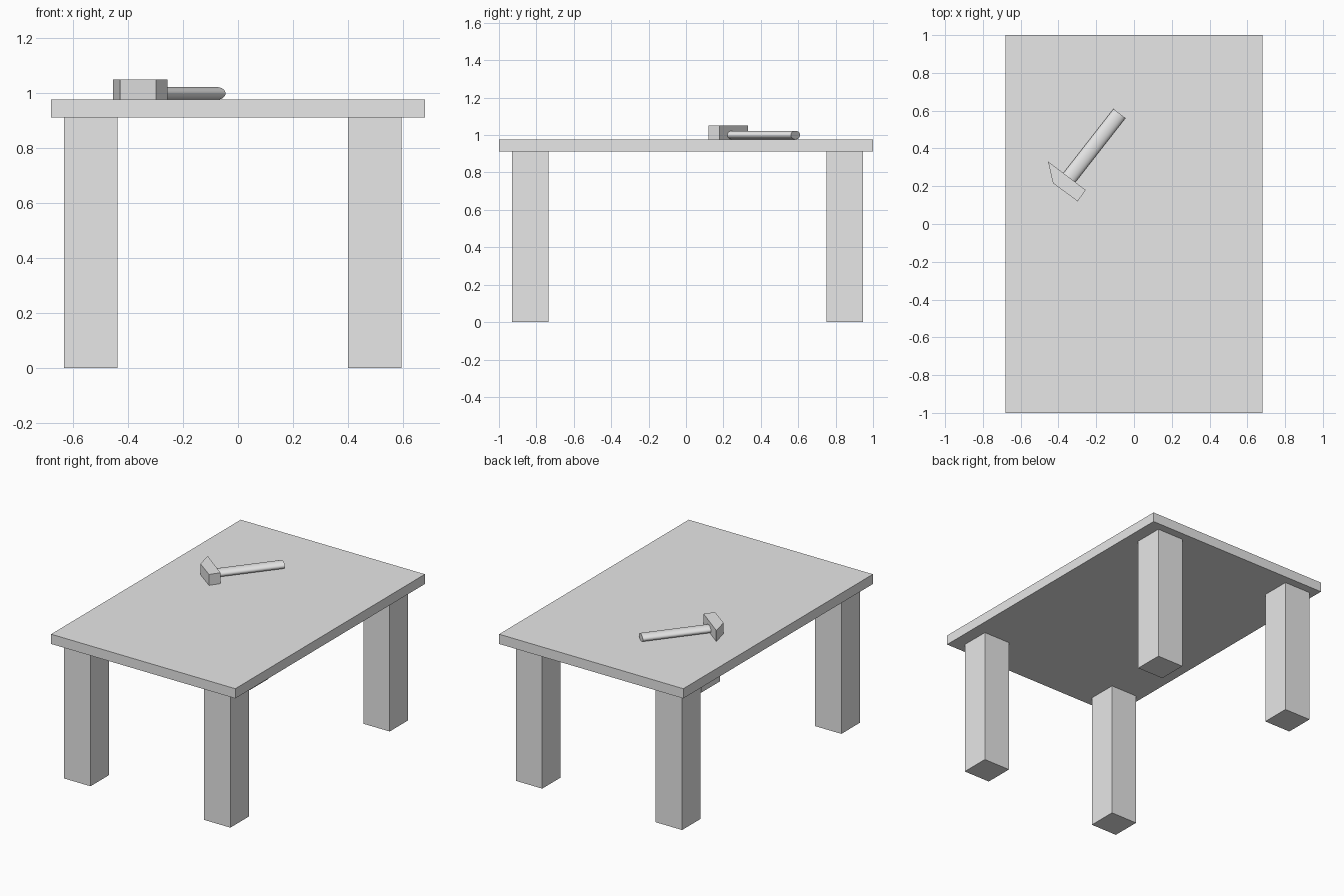
import bpy
import bmesh
import math
from mathutils import Vector

cube = bpy.data.objects.get("Cube")
if cube:
    bpy.data.objects.remove(cube, do_unlink=True)

grey = bpy.data.materials.new("plain grey")
grey.use_nodes = True
grey.diffuse_color = (0.8, 0.8, 0.8, 1)
grey.node_tree.nodes["Principled BSDF"].inputs["Base Color"].default_value = (0.8, 0.8, 0.8, 1)


def add_box(name, low, high):
    low, high = Vector(low), Vector(high)
    bpy.ops.mesh.primitive_cube_add(size=1, location=(low + high) / 2)
    box = bpy.context.object
    box.name = name
    box.scale = high - low
    bpy.ops.object.transform_apply(location=False, rotation=False, scale=True)
    box.data.materials.append(grey)
    return box


def add_prism(name, outline, bottom, top):
    bm = bmesh.new()
    face = bm.faces.new([bm.verts.new((x, y, bottom)) for x, y in outline])
    result = bmesh.ops.extrude_face_region(bm, geom=[face])
    moved = [v for v in result["geom"] if isinstance(v, bmesh.types.BMVert)]
    bmesh.ops.translate(bm, verts=moved, vec=(0, 0, top - bottom))
    bmesh.ops.recalc_face_normals(bm, faces=bm.faces)
    mesh = bpy.data.meshes.new(name)
    bm.to_mesh(mesh)
    bm.free()
    prism = bpy.data.objects.new(name, mesh)
    bpy.context.collection.objects.link(prism)
    mesh.materials.append(grey)
    return prism


# Table top and four square legs
TOP_BOTTOM, TOP_SURFACE, LEG = 0.912, 0.977, 0.195
add_box("table_top", (-0.68, -1, TOP_BOTTOM), (0.68, 1, TOP_SURFACE))
for side, x in (("right", -0.633), ("left", 0.4)):
    for end, y in (("front", -0.93), ("back", 0.75)):
        add_box(f"{end}_{side}_leg", (x, y, 0), (x + LEG, y + LEG, TOP_BOTTOM))

# Hammer head: a block with one end tapered to a point
head_outline = [(-0.455, 0.331), (-0.429, 0.216), (-0.298, 0.12), (-0.256, 0.18)]
add_prism("hammer_head", head_outline, TOP_SURFACE, 1.05)

# Hammer handle: an oval rod passing through the head
start, end = Vector((-0.387, 0.188, 1.0)), Vector((-0.077, 0.585, 1.0))
axis = end - start
bpy.ops.mesh.primitive_cylinder_add(vertices=32, radius=1, depth=axis.length,
                                    location=(start + end) / 2,
                                    rotation=(math.pi / 2, 0, math.atan2(-axis.x, axis.y)))
handle = bpy.context.object
handle.name = "hammer_handle"
handle.scale = (0.04, 0.023, 1)
bpy.ops.object.transform_apply(location=False, rotation=False, scale=True)
handle.data.materials.append(grey)
bpy.ops.object.shade_smooth_by_angle()
